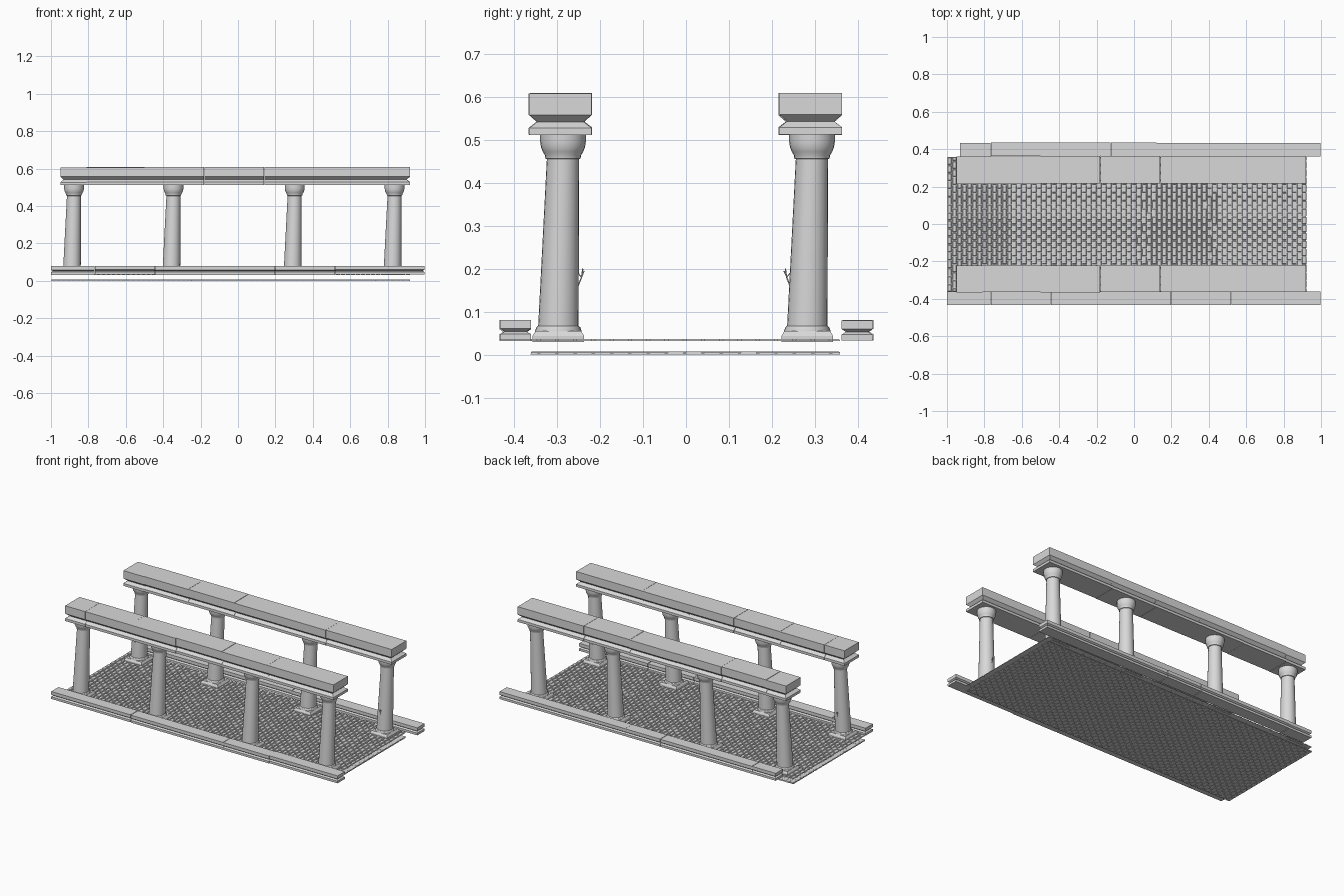
import bpy, bmesh, math, random

random.seed(4)
cube = bpy.data.objects.get("Cube")
if cube:
    bpy.data.objects.remove(cube)

# One pale stone colour throughout
stone = bpy.data.materials.new("grey stone")
stone.use_nodes = True
stone.diffuse_color = (0.69, 0.69, 0.69, 1)
stone.node_tree.nodes["Principled BSDF"].inputs["Base Color"].default_value = stone.diffuse_color


def finish(bm, name):
    bmesh.ops.recalc_face_normals(bm, faces=bm.faces)
    mesh = bpy.data.meshes.new(name)
    bm.to_mesh(mesh)
    bm.free()
    mesh.materials.append(stone)
    ob = bpy.data.objects.new(name, mesh)
    bpy.context.collection.objects.link(ob)
    return ob


def loft(bm, rings):
    """Join rings of points into a closed solid."""
    loops = [[bm.verts.new(p) for p in ring] for ring in rings]
    n = len(loops[0])
    for a, b in zip(loops, loops[1:]):
        for i in range(n):
            j = (i + 1) % n
            bm.faces.new((a[i], a[j], b[j], b[i]))
    bm.faces.new(loops[0][::-1])
    bm.faces.new(loops[-1])


def rect(x0, x1, y0, y1, z, inset=0):
    x0, x1, y0, y1 = x0 + inset, x1 - inset, y0 + inset, y1 - inset
    return [(x0, y0, z), (x1, y0, z), (x1, y1, z), (x0, y1, z)]


def circle(cx, cy, z, r, n=24):
    return [(cx + r * math.cos(math.tau * i / n),
             cy + r * math.sin(math.tau * i / n), z) for i in range(n)]


def grooved_course(name, joints, yc, half, levels, groove, gap):
    """A run of butted blocks; the V groove runs round the outer ends."""
    bm = bmesh.new()
    last = len(joints) - 2
    for i, (a, b) in enumerate(zip(joints, joints[1:])):
        a += gap / 2 if i > 0 else 0
        b -= gap / 2 if i < last else 0
        y = yc + random.uniform(-0.002, 0.002)
        dz = random.uniform(-0.001, 0.001)
        rings = []
        for k, z in enumerate(levels):
            g = groove if k == 2 else 0
            rings.append(rect(a + (g if i == 0 else 0), b - (g if i == last else 0),
                              y - half + g, y + half - g, z + dz))
        loft(bm, rings)
    finish(bm, name)


# Upper beams
BEAM = (0.512, 0.528, 0.542, 0.558, 0.608)
BEAM_JOINTS = (-0.95, -0.81, -0.5, -0.18, 0.14, 0.46, 0.92)
grooved_course("front_beam", BEAM_JOINTS, -0.292, 0.072, BEAM, 0.018, 0.001)
grooved_course("back_beam", BEAM_JOINTS, 0.289, 0.073, BEAM, 0.018, 0.001)

# Kerbs along both sides
KERB = (0.033, 0.047, 0.053, 0.060, 0.080)
grooved_course("front_kerb", (-1, -0.765, -0.445, 0.2, 0.52, 0.997),
               -0.398, 0.036, KERB, 0.010, 0.002)
grooved_course("back_kerb", (-0.93, -0.765, -0.125, 0.12, 0.997),
               0.398, 0.036, KERB, 0.010, 0.002)


# Columns: square plinth, round foot, leaning shaft and bowl capital
PROFILE = ((0.050, 0.054), (0.056, 0.054), (0.064, 0.051),
           (0.067, 0.047), (0.455, 0.0375), (0.456, 0.041), (0.464, 0.042),
           (0.472, 0.047), (0.482, 0.051), (0.494, 0.053), (0.513, 0.053))


def column(name, x, y):
    bm = bmesh.new()
    foot_x, foot_y = x - 0.011, y - 0.011
    loft(bm, [rect(foot_x - 0.06, foot_x + 0.06, foot_y - 0.06, foot_y + 0.06, z, i)
              for z, i in ((0.03, 0), (0.044, 0), (0.055, 0.007))])
    rings = []
    for z, r in PROFILE:
        lean = 0.011 * (1 - min(1, max(0, (z - 0.06) / 0.4)))
        rings.append(circle(x - lean, y - lean, z, r))
    loft(bm, rings)
    ob = finish(bm, name)
    bpy.ops.object.select_all(action='DESELECT')
    ob.select_set(True)
    bpy.context.view_layer.objects.active = ob
    bpy.ops.object.shade_smooth_by_angle(angle=math.radians(30))


def hook(name, x, y, side):
    """Small forked bracket on the inner face of a column."""
    curve = bpy.data.curves.new(name, 'CURVE')
    curve.dimensions = '3D'
    curve.bevel_depth = 0.0015
    curve.bevel_resolution = 0
    curve.materials.append(stone)
    for path in (((0, 0.16), (0.008, 0.18), (0.011, 0.2)),
                 ((0, 0.19), (0.008, 0.18), (0.014, 0.195))):
        spline = curve.splines.new('POLY')
        spline.points.add(len(path) - 1)
        for p, (out, z) in zip(spline.points, path):
            p.co = (x, y + side * out, z, 1)
    bpy.context.collection.objects.link(bpy.data.objects.new(name, curve))


for row, y, inner in (("front", -0.286, 1), ("back", 0.293, -1)):
    for i, x in enumerate((-0.877, -0.345, 0.303, 0.837)):
        column(f"{row}_column_{i + 1}", x, y)
        if i in (0, 3):
            hook(f"{row}_hook_{i + 1}", x - 0.008, y - 0.008 + inner * 0.043, inner)


# Paving: two thin layers of staggered stones on a bed
def paving(name, z0, z1):
    bm = bmesh.new()
    cols, rows = 72, 17
    w, d = 1.923 / cols, 0.722 / rows
    for c in range(cols):
        x = -1 + c * w
        shift = -d / 2 if c % 2 else 0
        for r in range(rows + c % 2):
            y0 = max(-0.364, -0.364 + r * d + shift)
            y1 = min(0.36, -0.364 + (r + 1) * d + shift)
            top = z1 + random.uniform(-0.0006, 0.0006)
            loft(bm, [rect(x, x + w, y0, y1, z0, 0.002),
                      rect(x, x + w, y0, y1, top, 0.0045)])
    finish(bm, name)


def bed(name, z0, z1):
    bm = bmesh.new()
    loft(bm, [rect(-0.998, 0.92, -0.36, 0.358, z) for z in (z0, z1)])
    finish(bm, name)


paving("upper_paving", 0.0315, 0.0365)
bed("upper_bed", 0.0318, 0.0325)
paving("lower_paving", 0.0, 0.0065)
bed("lower_bed", 0.003, 0.006)
